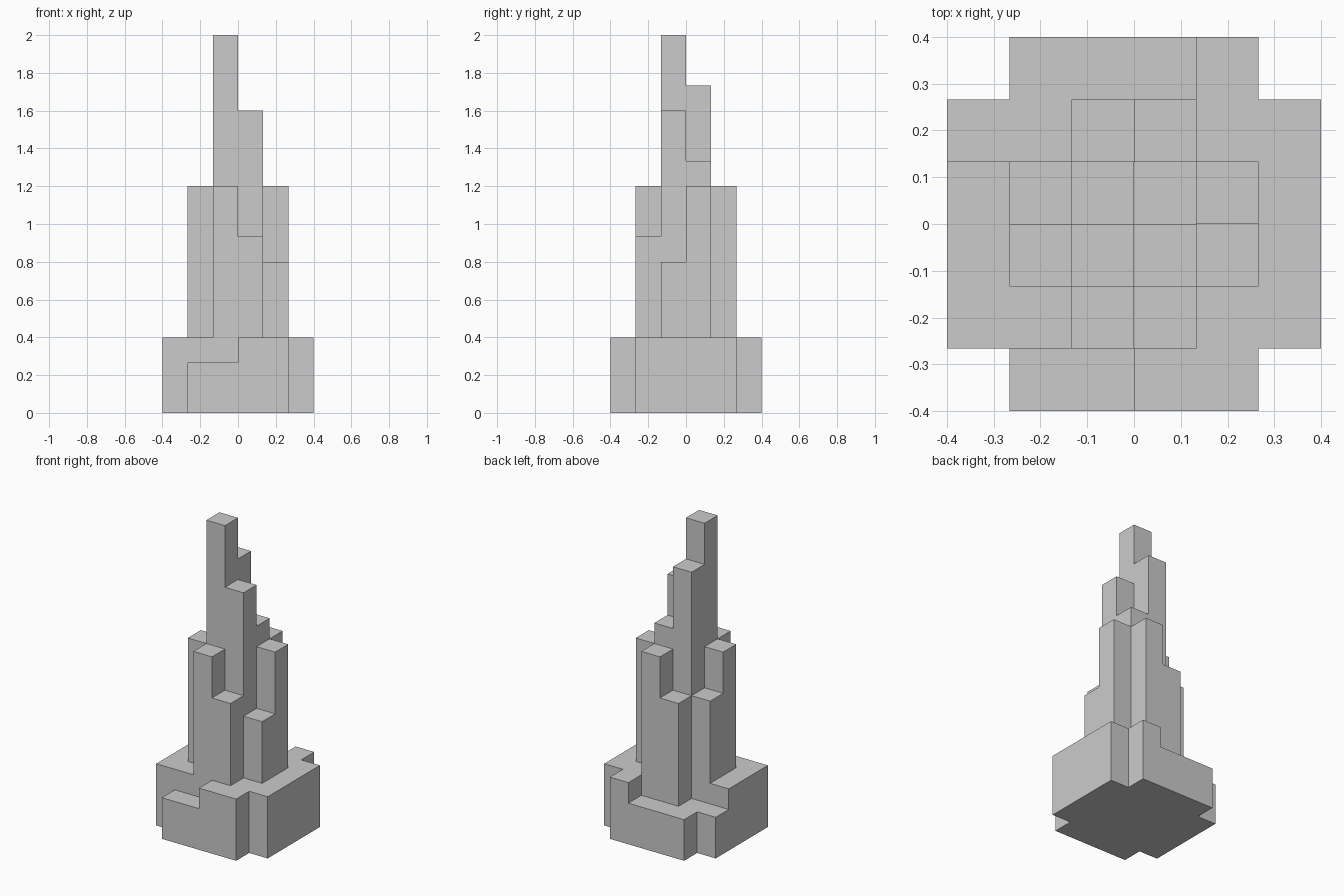
import bpy, bmesh
from mathutils import Vector

if "Cube" in bpy.data.objects:
    bpy.data.objects.remove(bpy.data.objects["Cube"])

U = 2 / 15  # edge length of one block

# Block counts per column: rows run front (-y) to back, columns left to right
HEIGHTS = [
    [0, 2, 2, 3, 3, 0],
    [3, 3, 9, 7, 3, 3],
    [3, 9, 15, 12, 6, 3],
    [3, 7, 13, 10, 9, 3],
    [2, 2, 7, 9, 3, 3],
    [0, 2, 2, 2, 3, 0],
]


def solid(i, j, k):
    return 0 <= i < 6 and 0 <= j < 6 and 0 <= k < HEIGHTS[j][i]


def add_face(bm, centre, axis, sign):
    """One outward-facing square on the given side of a block."""
    n = Vector((0, 0, 0))
    n[axis] = sign
    a = Vector((0, 0, 0))
    a[(axis + 1) % 3] = 1
    b = n.cross(a)
    corners = [(-1, -1), (1, -1), (1, 1), (-1, 1)]
    bm.faces.new([bm.verts.new((centre + (n + a * s + b * t) / 2) * U)
                  for s, t in corners])


# Stepped tower and base as one closed shell: only exposed block sides
bm = bmesh.new()
for j in range(6):
    for i in range(6):
        for k in range(HEIGHTS[j][i]):
            centre = Vector((i - 2.5, j - 2.5, k + 0.5))
            for axis in range(3):
                for sign in (-1, 1):
                    nb = [i, j, k]
                    nb[axis] += sign
                    if not solid(*nb):
                        add_face(bm, centre, axis, sign)

# Weld the squares and merge them into large flat faces
bmesh.ops.remove_doubles(bm, verts=bm.verts[:], dist=0.001)
bmesh.ops.dissolve_limit(bm, angle_limit=0.01, verts=bm.verts[:], edges=bm.edges[:])

mesh = bpy.data.meshes.new("stepped_tower")
bm.to_mesh(mesh)
bm.free()
bpy.context.collection.objects.link(bpy.data.objects.new("stepped_tower", mesh))
